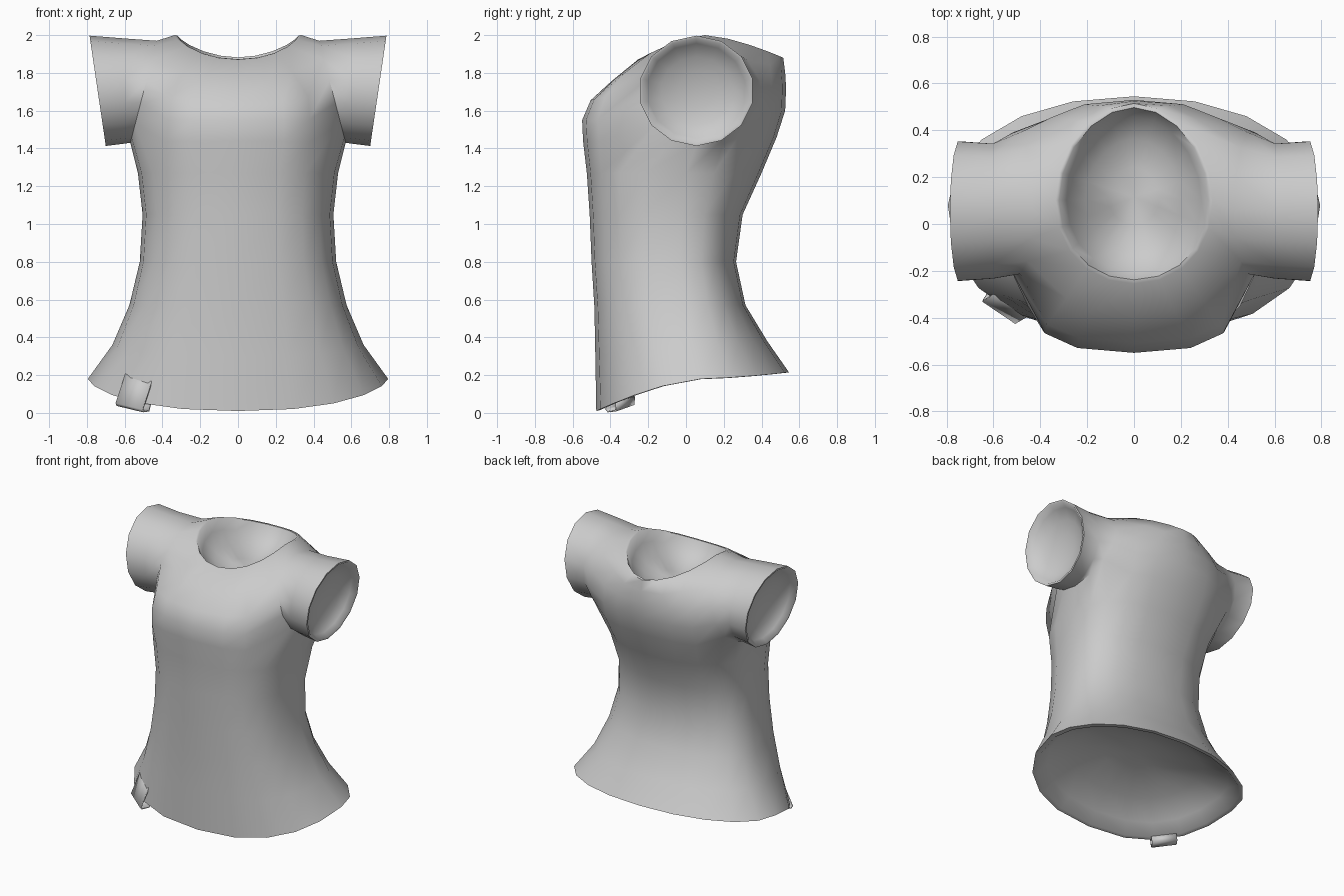
import bpy, bmesh, math
from mathutils import Vector

cube = bpy.data.objects.get("Cube")
if cube:
    bpy.data.objects.remove(cube)

fabric = bpy.data.materials.new("grey fabric")
fabric.use_nodes = True
GREY = (0.6, 0.6, 0.6, 1)
fabric.diffuse_color = GREY
fabric.node_tree.nodes["Principled BSDF"].inputs["Base Color"].default_value = GREY

SIDES = 20
# half width, y front / side / back, z front / side / back, roundness
RINGS = [
    (.795, -.475, .08, .545, .01, .18, .215, .85),
    (.665, -.48, .03, .43, .30, .36, .38, .8),
    (.575, -.485, .0, .315, .56, .57, .57, .75),
    (.52, -.50, -.03, .265, .8, .8, .8, .75),
    (.505, -.51, -.02, .30, 1.05, 1.05, 1.05, .75),
    (.53, -.525, .0, .40, 1.27, 1.27, 1.27, .75),
    (.565, -.545, .05, .48, 1.44, 1.42, 1.46, .72),
    (.55, -.55, .05, .525, 1.55, 1.57, 1.6, .7),
    (.54, -.505, .05, .53, 1.655, 1.75, 1.72, .7),
    (.44, -.39, .07, .525, 1.76, 1.96, 1.8, .8),
    (.335, -.255, .1, .515, 1.87, 2.0, 1.88, .95),
]


def power(v, e):
    return math.copysign(abs(v) ** e, v)


def ring_point(ring, i):
    hw, yf, ys, yb, zf, zs, zb, e = ring
    a = 2 * math.pi * i / SIDES
    c, s = round(math.cos(a), 6), round(math.sin(a), 6)
    if s > 0:
        e += .1
    t = abs(power(s, e))
    y_end, z_end = (yb, zb) if s > 0 else (yf, zf)
    return Vector((hw * power(c, e), ys + (y_end - ys) * t, zs + (z_end - zs) * t ** 1.5))


def lining(bm, loop, inward):
    """Thin rim, then a shallow bowl closing the opening."""
    centre = sum((v.co for v in loop), Vector()) / len(loop)
    previous = loop
    for scale, depth in ((.955, 0), (.86, .35), (.62, .72), (.32, .94)):
        ring = [bm.verts.new(centre + (v.co - centre) * scale + inward * depth) for v in loop]
        for n in range(len(loop)):
            bm.faces.new((previous[n - 1], previous[n], ring[n], ring[n - 1]))
        previous = ring
    tip = bm.verts.new(centre + inward)
    for n in range(len(loop)):
        bm.faces.new((previous[n - 1], previous[n], tip))


def make_object(name, bm):
    bmesh.ops.recalc_face_normals(bm, faces=bm.faces)
    mesh = bpy.data.meshes.new(name)
    bm.to_mesh(mesh)
    bm.free()
    obj = bpy.data.objects.new(name, mesh)
    bpy.context.collection.objects.link(obj)
    mesh.materials.append(fabric)
    bpy.ops.object.select_all(action="DESELECT")
    obj.select_set(True)
    bpy.context.view_layer.objects.active = obj
    bpy.ops.object.shade_smooth_by_angle(angle=math.radians(60))
    return obj


# Shirt body: lofted rings, leaving an armhole on each side
bm = bmesh.new()
grid = [[bm.verts.new(ring_point(r, i)) for i in range(SIDES)] for r in RINGS]
LOW, HIGH, SPAN = 6, 9, 2
for j in range(len(RINGS) - 1):
    for i in range(SIDES):
        k = (i + 1) % SIDES
        near_left = i >= SIDES - SPAN or i < SPAN
        near_right = SIDES // 2 - SPAN <= i < SIDES // 2 + SPAN
        if LOW <= j < HIGH and (near_right or near_left):
            continue
        bm.faces.new((grid[j][i], grid[j][k], grid[j + 1][k], grid[j + 1][i]))

# Sleeves: armhole rounded off, then tubes out to the cuffs
for side in (1, -1):
    mid = 0 if side > 0 else SIDES // 2
    cols = [(mid + side * d) % SIDES for d in range(-SPAN, SPAN + 1)]
    loop = [grid[LOW][c] for c in cols]
    loop += [grid[j][cols[-1]] for j in range(LOW + 1, HIGH)]
    loop += [grid[HIGH][c] for c in reversed(cols)]
    loop += [grid[j][cols[0]] for j in range(HIGH - 1, LOW, -1)]
    count = len(loop)
    angles = [2 * math.pi * (n - SPAN) / count - math.pi / 2 for n in range(count)]
    for v, a in zip(loop, angles):
        c, s = math.cos(a), math.sin(a)
        v.co = (side * (.5 - .07 * s), .06 + (.34 if c > 0 else .28) * c, 1.7 + .27 * s)
    previous = loop
    for x, lean, ry, rz in ((.60, .01, .295, .278), (.743, .043, .305, .292)):
        ring = [bm.verts.new((side * (x + lean * math.sin(a)), .055 + ry * math.cos(a),
                              1.705 + rz * math.sin(a))) for a in angles]
        for n in range(count):
            bm.faces.new((previous[n - 1], previous[n], ring[n], ring[n - 1]))
        previous = ring
    lining(bm, previous, Vector((-.1 * side, 0, 0)))

# Neck and hem openings
lining(bm, grid[-1], Vector((0, 0, -.2)))
lining(bm, grid[0], Vector((0, 0, .2)))
bmesh.ops.delete(bm, geom=[v for v in bm.verts if not v.link_faces], context="VERTS")
make_object("shirt", bm)

# Hem label: a strip folded around the hem edge
bm = bmesh.new()
out = Vector((-.56, -.83, 0)).normalized()
along = Vector((.83, -.56, 0)).normalized()
profile = [(-.015, .25), (.035, .035), (.02, .02), (-.035, .025), (-.04, .07)]
rows = []
for d, z in profile:
    centre = Vector((-.545, -.35, z)) + out * d + Vector((.2 * (z - .1), 0, 0))
    rows.append([bm.verts.new(centre + along * w + Vector((0, 0, -.2 * w))) for w in (-.085, .085)])
for a, b in zip(rows, rows[1:]):
    bm.faces.new((a[0], a[1], b[1], b[0]))
label = make_object("hem_label", bm)
solid = label.modifiers.new("cloth thickness", "SOLIDIFY")
solid.thickness = .01
solid.offset = -1
